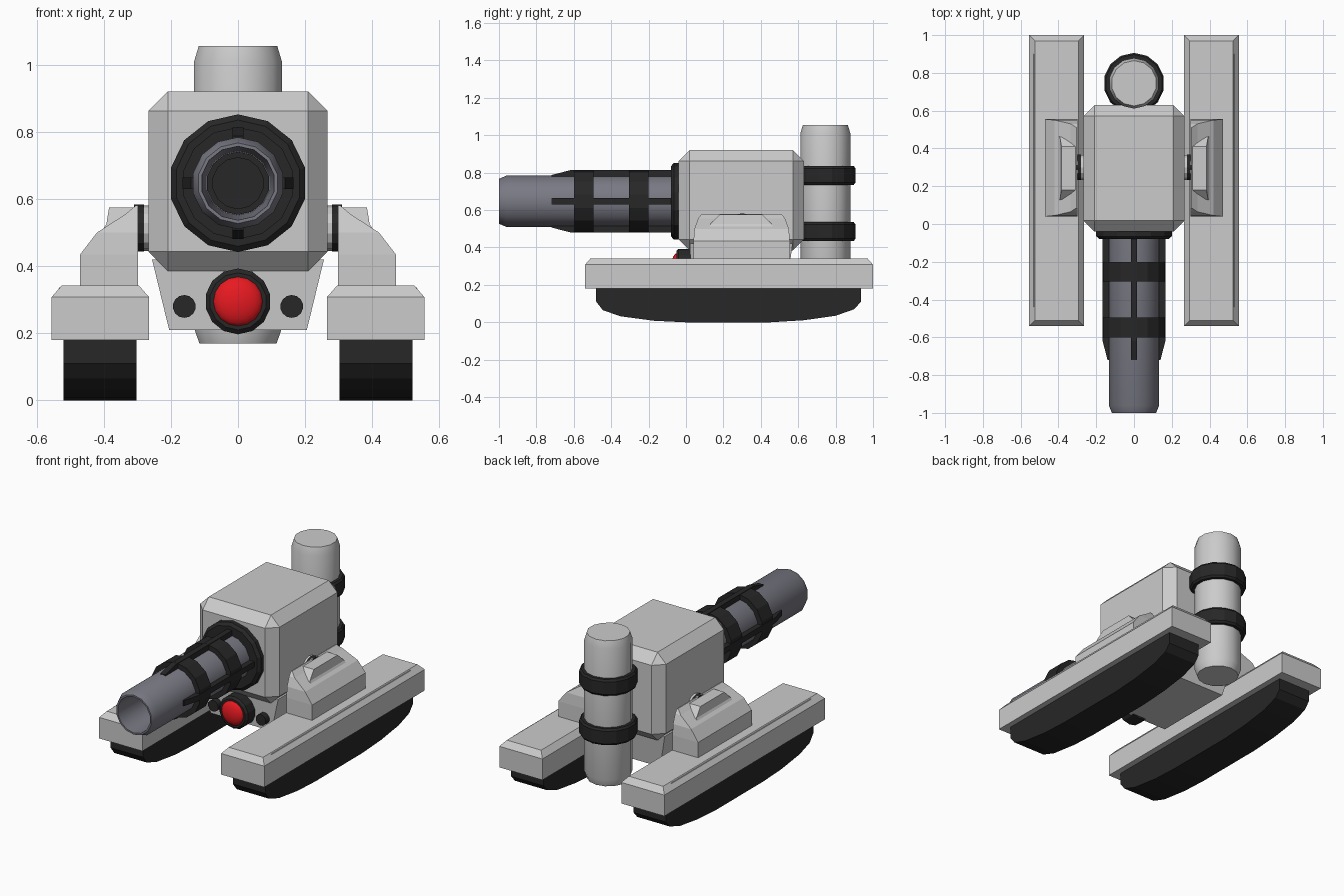
import bpy, bmesh, math

if "Cube" in bpy.data.objects:
    bpy.data.objects.remove(bpy.data.objects["Cube"])

def material(name, rgb):
    m = bpy.data.materials.new(name)
    m.diffuse_color = (*rgb, 1)
    m.use_nodes = True
    m.node_tree.nodes["Principled BSDF"].inputs["Base Color"].default_value = m.diffuse_color
    return m

DARK = material("dark_rubber", (0.02, 0.02, 0.02))
METAL = material("gun_metal", (0.19, 0.19, 0.23))
RED = material("red_lens", (0.8, 0.01, 0.015))

def loft(name, rings, mat=None, mirror=False, smooth=False):
    """Skin a list of equal-length point rings and cap both ends."""
    bm = bmesh.new()
    vs = [[bm.verts.new(p) for p in ring] for ring in rings]
    n = len(rings[0])
    for a, b in zip(vs, vs[1:]):
        for i in range(n):
            j = (i + 1) % n
            bm.faces.new((a[i], a[j], b[j], b[i]))
    bm.faces.new(vs[0][::-1])
    bm.faces.new(vs[-1])
    bmesh.ops.recalc_face_normals(bm, faces=bm.faces)
    me = bpy.data.meshes.new(name)
    bm.to_mesh(me)
    bm.free()
    ob = bpy.data.objects.new(name, me)
    bpy.context.collection.objects.link(ob)
    if mat:
        me.materials.append(mat)
    if mirror:
        ob.modifiers.new("mirror", 'MIRROR')
    if smooth:
        bpy.ops.object.select_all(action='DESELECT')
        ob.select_set(True)
        bpy.context.view_layer.objects.active = ob
        bpy.ops.object.shade_smooth_by_angle(angle=math.radians(30))
    return ob

def lathe(name, profile, axis, centre, n=14, **kw):
    """Revolve (radius, position) pairs around a line along the axis."""
    rings = []
    for r, t in profile:
        ring = []
        for i in range(n):
            a = 2 * math.pi * i / n
            u, v = r * math.sin(a), r * math.cos(a)
            d = {'X': (t, u, v), 'Y': (u, t, v), 'Z': (u, v, t)}[axis]
            ring.append([c + k for c, k in zip(centre, d)])
        rings.append(ring)
    return loft(name, rings, **kw)

def stack(name, levels, **kw):
    """Loft rectangles given as (z, x0, x1, y0, y1)."""
    return loft(name, [[(x0, y0, z), (x1, y0, z), (x1, y1, z), (x0, y1, z)]
                       for z, x0, x1, y0, y1 in levels], **kw)

# Skid covers with chamfered tops and a thin trim strip
stack("skid_cover", [(0.18, 0.265, 0.555, -0.54, 1.0), (0.308, 0.265, 0.555, -0.54, 1.0),
                     (0.342, 0.295, 0.525, -0.51, 0.97)], mirror=True)
stack("skid_trim", [(0.318, 0.525, 0.538, -0.44, 0.9), (0.337, 0.525, 0.533, -0.44, 0.9)],
      mirror=True)

# Dark rounded runners under the covers
side = [(-0.48, 0.2), (-0.48, 0.11), (-0.445, 0.065), (-0.35, 0.032), (-0.17, 0.008), (0, 0),
        (0.45, 0), (0.63, 0.011), (0.8, 0.035), (0.9, 0.07), (0.935, 0.11), (0.935, 0.2)]
loft("runner", [[(x, y, z) for y, z in side] for x in (0.302, 0.52)], mat=DARK, mirror=True)

# Side legs with a raised wedge, and axles to the body
stack("leg", [(0.33, 0.298, 0.47, 0.04, 0.555), (0.435, 0.298, 0.47, 0.04, 0.555),
              (0.5, 0.298, 0.42, 0.045, 0.55), (0.555, 0.298, 0.335, 0.065, 0.53),
              (0.58, 0.298, 0.305, 0.085, 0.51)], mirror=True)
stack("leg_wedge", [(0.49, 0.3, 0.415, 0.12, 0.47), (0.525, 0.3, 0.392, 0.13, 0.46),
                    (0.575, 0.3, 0.384, 0.18, 0.41)], mirror=True)
lathe("axle", [(0.068, 0.25), (0.068, 0.282)], 'X', (0, 0.3, 0.513), mirror=True)
lathe("axle_collar", [(0.07, 0.28), (0.07, 0.31)], 'X', (0, 0.3, 0.513), mat=DARK, mirror=True)

# Chamfered main body
body = stack("body", [(0.385, -0.267, 0.267, -0.04, 0.63), (0.92, -0.267, 0.267, -0.04, 0.63)])
bev = body.modifiers.new("chamfer", 'BEVEL')
bev.width, bev.segments = 0.058, 1

# Lower hull tapering downward
stack("lower_hull", [(0.21, -0.205, 0.205, 0.03, 0.54), (0.42, -0.256, 0.256, 0.02, 0.57)])

# Front lamp and the two small sensors
lathe("lamp_housing", [(0.098, 0.05), (0.098, -0.04), (0.085, -0.052)], 'Y', (0, 0, 0.295), mat=DARK)
dome = [(0.075 * math.cos(a), -0.045 - 0.035 * math.sin(a))
        for a in (math.pi / 2 * i / 6 for i in range(6))]
lathe("lamp_lens", dome + [(0.004, -0.08)], 'Y', (0, 0, 0.295), n=16, mat=RED, smooth=True)
lathe("sensor", [(0.034, 0.06), (0.034, -0.01)], 'Y', (0.16, 0, 0.28), mat=DARK, mirror=True)

# Gun: mounting flange, hollow barrel, bore plug
gun = (0, 0, 0.647)
lathe("gun_flange", [(0.205, -0.03), (0.205, -0.065), (0.188, -0.08)], 'Y', gun, mat=DARK)
lathe("gun_barrel", [(0.137, -0.03), (0.137, -0.96), (0.12, -1.0), (0.11, -1.0),
                     (0.096, -0.72)], 'Y', gun, mat=METAL, smooth=True)
lathe("bore_plug", [(0.094, -0.71), (0.094, -0.735), (0.076, -0.735), (0.076, -0.722)],
      'Y', gun, mat=DARK)

# Barrel cage: two bands and four tapered bars
for y in (-0.6, -0.305):
    lathe("cage_band", [(0.13, y), (0.167, y), (0.167, y + 0.105), (0.13, y + 0.105)],
          'Y', gun, mat=DARK)
bar = [(-0.72, 0.12), (-0.72, 0.14), (-0.62, 0.166), (-0.05, 0.166), (-0.05, 0.12)]
for k in range(4):
    ob = loft("cage_bar", [[(x, y, z) for y, z in bar] for x in (-0.017, 0.017)], mat=DARK)
    ob.location = gun
    ob.rotation_euler.y = k * math.pi / 2

# Rear upright tank with two straps
rear = (0, 0.745, 0)
lathe("tank", [(0.118, 0.17), (0.134, 0.215), (0.134, 1.01), (0.12, 1.055)],
      'Z', rear, smooth=True)
for z in (0.435, 0.735):
    lathe("tank_strap", [(0.125, z), (0.152, z), (0.161, z + 0.012), (0.161, z + 0.088),
                         (0.152, z + 0.1), (0.125, z + 0.1)], 'Z', rear, mat=DARK)
